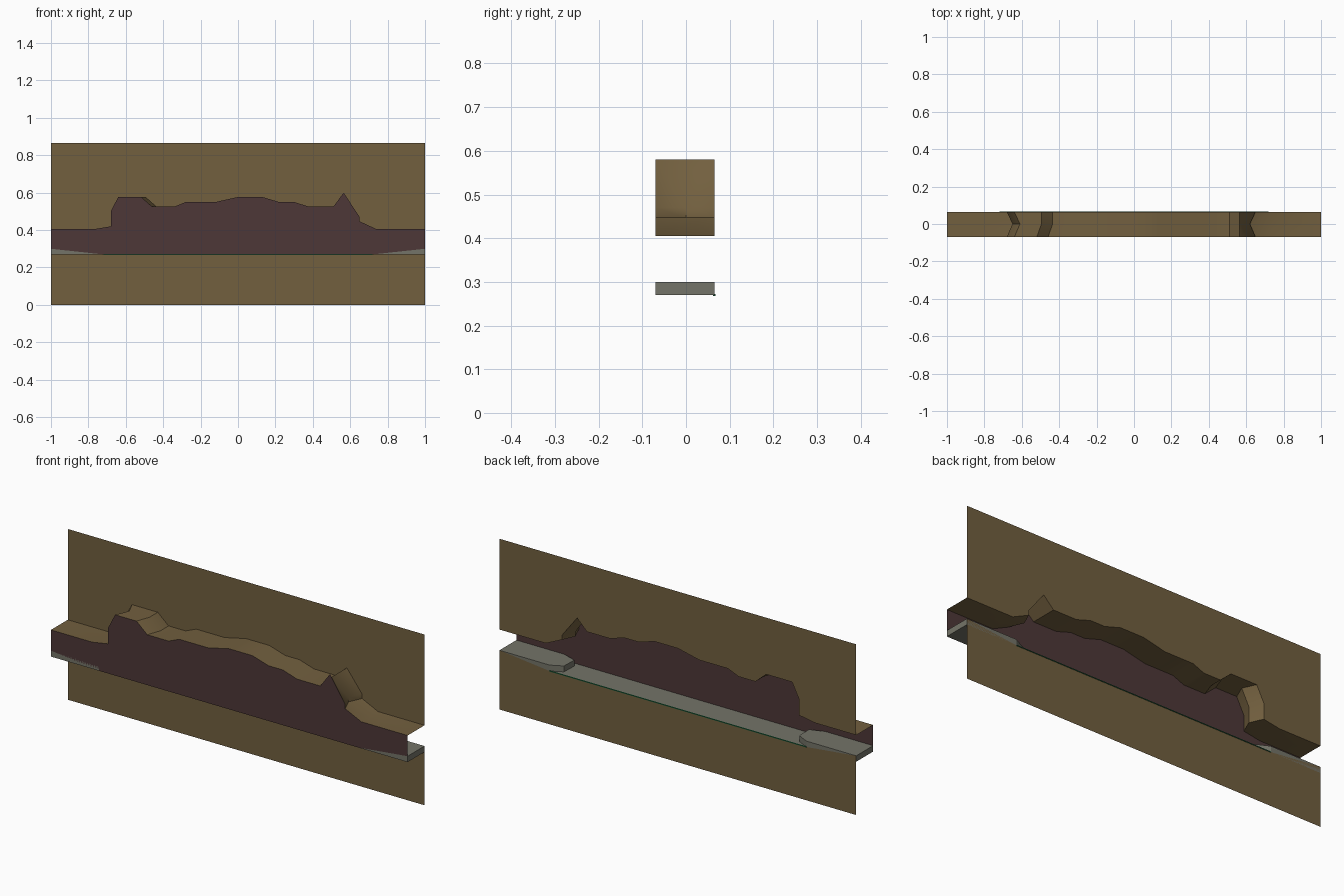
import bpy, bmesh

if "Cube" in bpy.data.objects:
    bpy.data.objects.remove(bpy.data.objects["Cube"])


def material(name, r, g, b):
    m = bpy.data.materials.new(name)
    m.diffuse_color = (r, g, b, 1)
    m.use_nodes = True
    m.node_tree.nodes["Principled BSDF"].inputs["Base Color"].default_value = m.diffuse_color
    return m


BROWN = material("brown earth", 0.168, 0.115, 0.049)
PURPLE = material("dark purple", 0.075, 0.039, 0.039)
GREY = material("stone grey", 0.175, 0.175, 0.140)
GREEN = material("green", 0.013, 0.115, 0.045)

FRONT, BACK, TOP, BASE, STEP = -0.07, 0.065, 0.865, 0.27, 0.30


def build(name, polys, mat, smooth=False):
    """Make one object from a list of polygons, merging shared points."""
    bm = bmesh.new()
    for p in polys:
        bm.faces.new([bm.verts.new(v) for v in p])
    bmesh.ops.remove_doubles(bm, verts=bm.verts, dist=0.0005)
    me = bpy.data.meshes.new(name)
    bm.to_mesh(me)
    bm.free()
    me.materials.append(mat)
    ob = bpy.data.objects.new(name, me)
    bpy.context.collection.objects.link(ob)
    if smooth:
        bpy.ops.object.select_all(action='DESELECT')
        ob.select_set(True)
        bpy.context.view_layer.objects.active = ob
        bpy.ops.object.shade_smooth_by_angle(angle=0.6)
    return ob


def prism(outline, z0, z1):
    """Closed prism over a plan outline."""
    lo = [(x, y, z0) for x, y in outline]
    hi = [(x, y, z1) for x, y in outline]
    n = len(outline)
    sides = [[lo[i], lo[(i + 1) % n], hi[(i + 1) % n], hi[i]] for i in range(n)]
    return [hi, lo[::-1]] + sides


# Broken upper edge of the opening, left to right
edge = [(-1, .405), (-.77, .405), (-.68, .42), (-.68, .50), (-.64, .578),
        (-.52, .578), (-.46, .525), (-.34, .525), (-.28, .55), (-.12, .55),
        (0, .577), (.13, .577), (.22, .55), (.30, .55), (.38, .525),
        (.51, .525), (.565, .60), (.65, .47), (.65, .447), (.74, .405), (1, .405)]


def row(y):
    """Roof edge at depth y; the cliffs bow inward in the middle."""
    pts = []
    for i, (x, z) in enumerate(edge):
        if y == 0 and i in (2, 3, 4, 17, 18):
            x -= 0.03 if x > 0 else -0.03
        if y > FRONT and i in (5, 6):
            x += 0.025
        pts.append((x, y, min(z, 0.58)))
    return pts


rows = [row(FRONT), row(0), row(BACK)]

# Roof of the recess
build("recess_roof", [[a[i], a[i + 1], b[i + 1], b[i]]
                      for a, b in zip(rows, rows[1:])
                      for i in range(len(edge) - 1)], BROWN, True)

# Wall sheet above and below the opening
build("upper_wall", [rows[2] + [(1, BACK, TOP), (-1, BACK, TOP)]], BROWN)
lower_edge = [(1, STEP), (.72, BASE), (-.72, BASE), (-1, STEP)]
build("lower_wall", [[(-1, BACK, 0), (1, BACK, 0)]
                     + [(x, BACK, z) for x, z in lower_edge]], BROWN)

# Dark panel closing the recess
build("recess_panel", [[(x, FRONT, z) for x, z in edge + lower_edge]], PURPLE)

# Recess floor and the raised slab at each end
build("recess_floor", [[(-.74, FRONT, BASE), (.74, FRONT, BASE),
                        (.74, BACK, BASE), (-.74, BACK, BASE)]], GREY)
slab = [(1, FRONT), (.73, FRONT), (.657, -.045), (.66, .035), (.72, BACK), (1, BACK)]
for side, s in (("left", -1), ("right", 1)):
    outline = [(s * x, y) for x, y in slab][::-s]
    build(side + "_slab", prism(outline, BASE, STEP), GREY)

# Thin green line along the sill
build("sill_line", prism([(-.72, .062), (.72, .062), (.72, .067), (-.72, .067)],
                         BASE - .002, BASE + .002), GREEN)
